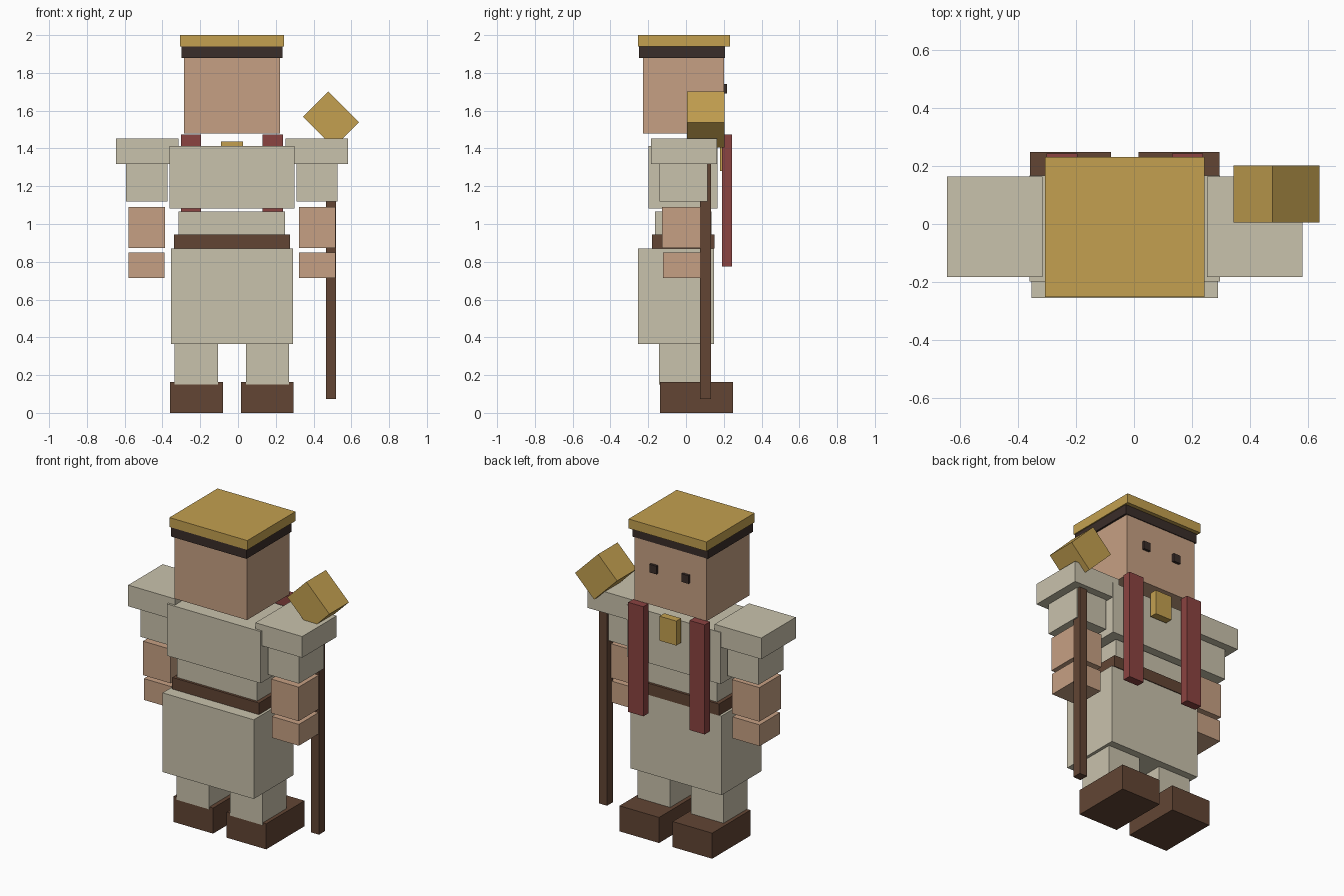
import bpy
import math
from mathutils import Matrix, Vector

if "Cube" in bpy.data.objects:
    bpy.data.objects.remove(bpy.data.objects["Cube"])

CX = -0.032  # body centre line; the staff widens the model to one side


def srgb(r, g, b):
    lin = [((c / 255 + 0.055) / 1.055) ** 2.4 for c in (r, g, b)]
    return (*lin, 1.0)


def material(name, rgb):
    m = bpy.data.materials.new(name)
    m.diffuse_color = srgb(*rgb)
    m.use_nodes = True
    m.node_tree.nodes["Principled BSDF"].inputs["Base Color"].default_value = m.diffuse_color
    return m


GOLD = material("gold", (195, 160, 80))
SKIN = material("skin", (198, 160, 131))
CLOTH = material("linen", (201, 194, 172))
BROWN = material("brown_leather", (98, 69, 52))
RED = material("red_cloth", (139, 67, 65))
DARK = material("dark_brown", (58, 45, 41))


def box(name, mat, x, y, z, tilt=0.0):
    """Box from (min, max) ranges, optionally tilted about its own y axis."""
    bpy.ops.mesh.primitive_cube_add(size=1)
    ob = bpy.context.object
    ob.name = ob.data.name = name
    size = Vector([r[1] - r[0] for r in (x, y, z)])
    centre = Vector([(r[0] + r[1]) / 2 for r in (x, y, z)])
    ob.data.transform(Matrix.Translation(centre)
                      @ Matrix.Rotation(tilt, 4, 'Y')
                      @ Matrix.Diagonal((*size, 1)))
    ob.data.materials.append(mat)
    return ob


def centred(name, mat, half, y, z):
    box(name, mat, (CX - half, CX + half), y, z)


def pair(name, mat, near, far, y, z):
    """Two mirrored boxes, given distances from the centre line."""
    box(name + "_left", mat, (CX - far, CX - near), y, z)
    box(name + "_right", mat, (CX + near, CX + far), y, z)


# Head and hat
centred("hat_top", GOLD, 0.275, (-0.253, 0.232), (1.94, 2.0))
centred("hat_band", DARK, 0.267, (-0.25, 0.206), (1.88, 1.94))
centred("head", SKIN, 0.255, (-0.228, 0.201), (1.478, 1.88))
pair("eye", DARK, 0.088, 0.138, (0.195, 0.217), (1.69, 1.742))

# Body
centred("chest", CLOTH, 0.330, (-0.198, 0.168), (1.083, 1.413))
centred("waist", CLOTH, 0.282, (-0.164, 0.136), (0.944, 1.066))
centred("belt", BROWN, 0.306, (-0.18, 0.152), (0.87, 0.944))
centred("skirt", CLOTH, 0.322, (-0.255, 0.147), (0.365, 0.87))
centred("pendant", GOLD, 0.059, (0.18, 0.228), (1.28, 1.436))
pair("sash", RED, 0.163, 0.27, (0.19, 0.243), (0.775, 1.474))

# Arms
pair("shoulder", CLOTH, 0.284, 0.614, (-0.184, 0.164), (1.317, 1.452))
pair("upper_arm", CLOTH, 0.341, 0.56, (-0.139, 0.115), (1.12, 1.317))
pair("forearm", SKIN, 0.354, 0.549, (-0.127, 0.09), (0.873, 1.09))
pair("hand", SKIN, 0.356, 0.547, (-0.122, 0.085), (0.714, 0.85))

# Legs and shoes
pair("leg", CLOTH, 0.074, 0.303, (-0.142, 0.1), (0.15, 0.365))
pair("shoe", BROWN, 0.048, 0.327, (-0.137, 0.249), (0.0, 0.163))

# Hammer with a long staff
box("staff", BROWN, (0.465, 0.52), (0.074, 0.132), (0.073, 1.44))
box("hammer_head", GOLD, (0.3775, 0.6075), (0.006, 0.203),
    (1.4575, 1.6475), tilt=math.radians(45))
